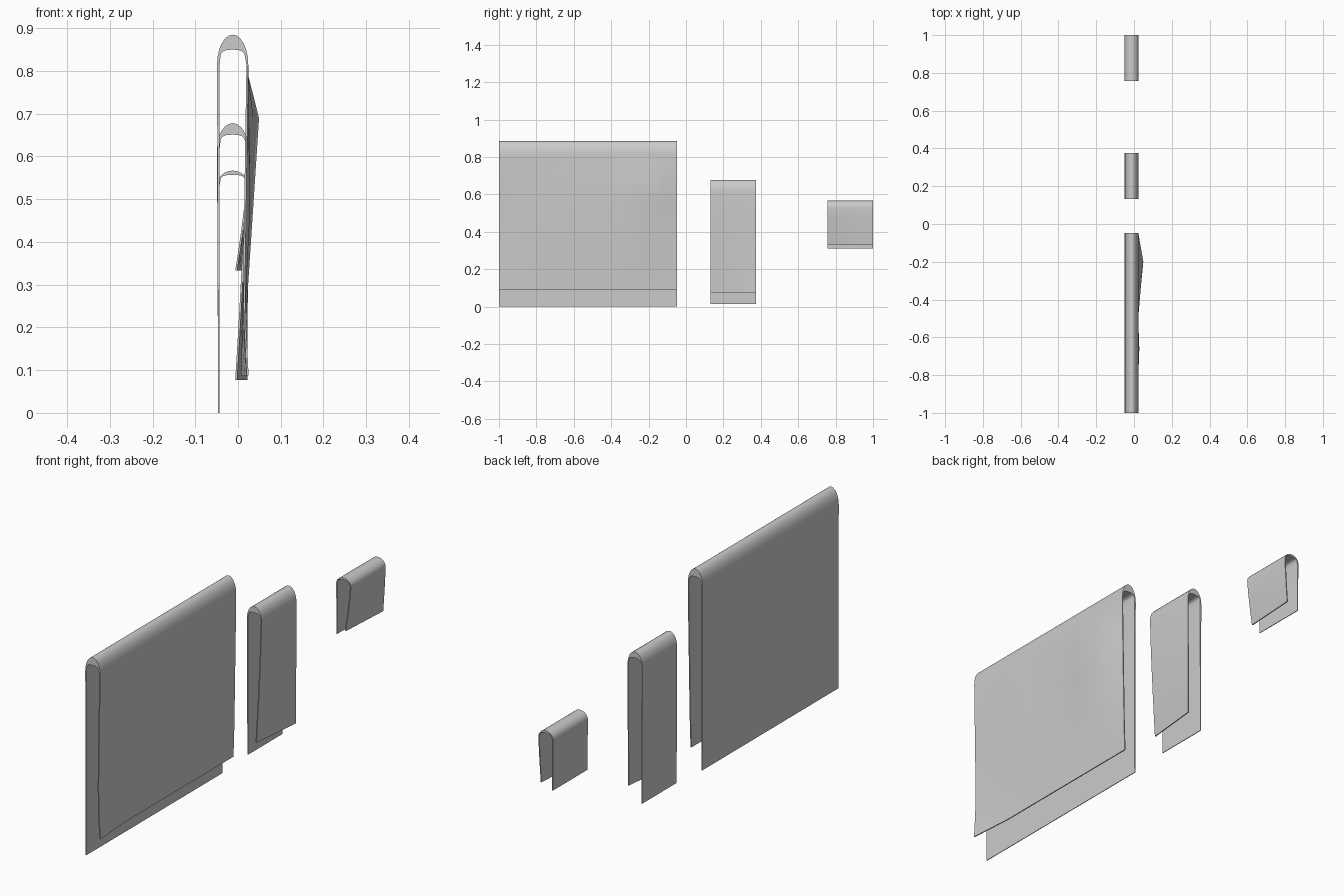
import bpy, bmesh, math

if "Cube" in bpy.data.objects:
    bpy.data.objects.remove(bpy.data.objects["Cube"])

T = 0.0045  # cloth thickness


def lerp_table(table, v):
    """Piecewise linear lookup in (key, value) pairs."""
    if v <= table[0][0]:
        return table[0][1]
    for (a, p), (b, q) in zip(table, table[1:]):
        if v <= b:
            return p + (q - p) * (v - a) / (b - a)
    return table[-1][1]


def hat(v, lo, mid, hi):
    return lerp_table([(lo, 0), (mid, 1), (hi, 0)], v)


def towel(name, ys, top, back_z, front_z, arch, drop, front_levels, drape):
    """Folded cloth: back sheet, rounded fold, and a draped front sheet."""
    cx, rx = -0.0125, 0.0365
    spring = top - arch
    outer, inner = [], []
    # back sheet, slightly thicker near the fold
    for k in range(4):
        f = k / 3
        z = back_z + (spring - back_z) * f
        xo = -0.0465 - 0.0025 * f
        outer.append((xo, z))
        inner.append((xo + 0.003 + 0.003 * f, z))
    # rounded outer fold over a flatter inner fold
    n = 12
    for k in range(1, n):
        a = math.pi * k / n
        c, s = math.cos(a), math.sin(a)
        outer.append((cx - rx * c, spring + arch * s))
        xi = cx - 0.029 * math.copysign(abs(c) ** 0.8, c)
        inner.append((xi, spring + (arch - drop) * s ** 0.35))
    # front sheet
    first = len(outer)
    for z in [spring] + front_levels + [front_z]:
        outer.append((0.024, z))
        inner.append((0.024 - T, z))

    bm = bmesh.new()
    rings = []
    for y in ys:
        ro, ri = [], []
        for i, (o, q) in enumerate(zip(outer, inner)):
            dx = drape(y, o[1]) if i >= first else 0
            ro.append(bm.verts.new((o[0] + dx, y, o[1])))
            ri.append(bm.verts.new((q[0] + dx, y, q[1])))
        rings.append((ro, ri))
    m = len(outer)
    for (a, b), (c, d) in zip(rings, rings[1:]):
        for i in range(m - 1):
            bm.faces.new((a[i], a[i + 1], c[i + 1], c[i]))
            bm.faces.new((b[i], d[i], d[i + 1], b[i + 1]))
        for i in (0, m - 1):
            bm.faces.new((a[i], c[i], d[i], b[i]))
    # side edges of the cloth
    for a, b in (rings[0], rings[-1]):
        for i in range(m - 1):
            bm.faces.new((a[i], a[i + 1], b[i + 1], b[i]))
    bmesh.ops.recalc_face_normals(bm, faces=bm.faces[:])
    me = bpy.data.meshes.new(name)
    bm.to_mesh(me)
    bm.free()
    ob = bpy.data.objects.new(name, me)
    bpy.context.collection.objects.link(ob)
    bpy.ops.object.select_all(action='DESELECT')
    ob.select_set(True)
    bpy.context.view_layer.objects.active = ob
    bpy.ops.object.shade_smooth_by_angle(angle=math.radians(40))


# large towel: one soft bulge near the far end and a flared near corner
def large_drape(y, z):
    sag = lerp_table([(0.09, -0.013), (0.22, -0.009), (0.8, 0)], z)
    bulge = 0.027 * hat(y, -0.48, -0.2, -0.045) * hat(z, 0.15, 0.69, 0.79)
    fold = 0.010 * hat(y, -0.84, -0.66, -0.45) * hat(z, 0.2, 0.5, 0.8)
    flare = 0.014 * hat(y, -1.2, -1.0, -0.8) * hat(z, -0.05, 0.09, 0.25)
    return sag + bulge + fold + flare


# small towels: front sheet drifts inward at the near lower corner
def small_drape(ylo, yhi, top, bottom, near, far):
    def f(y, z):
        v = (y - ylo) / (yhi - ylo)
        d = max(0, min(1, (top - z) / (top - bottom)))
        return (near + (far - near) * v) * d ** 1.3
    return f


towel("large_towel", [-1, -0.92, -0.8, -0.66, -0.48, -0.34, -0.2, -0.12, -0.047],
      0.885, 0.0, 0.088, 0.07, 0.035,
      [0.79, 0.69, 0.56, 0.45, 0.32, 0.2, 0.14], large_drape)
towel("hand_towel", [0.132, 0.19, 0.25, 0.31, 0.375],
      0.678, 0.013, 0.077, 0.06, 0.027,
      [0.5, 0.38, 0.26, 0.16],
      small_drape(0.132, 0.375, 0.62, 0.077, -0.026, -0.002))
towel("face_cloth", [0.757, 0.82, 0.88, 0.94, 1.0],
      0.567, 0.31, 0.333, 0.035, 0.010,
      [0.48, 0.43, 0.38],
      small_drape(0.757, 1.0, 0.54, 0.333, -0.026, -0.012))
